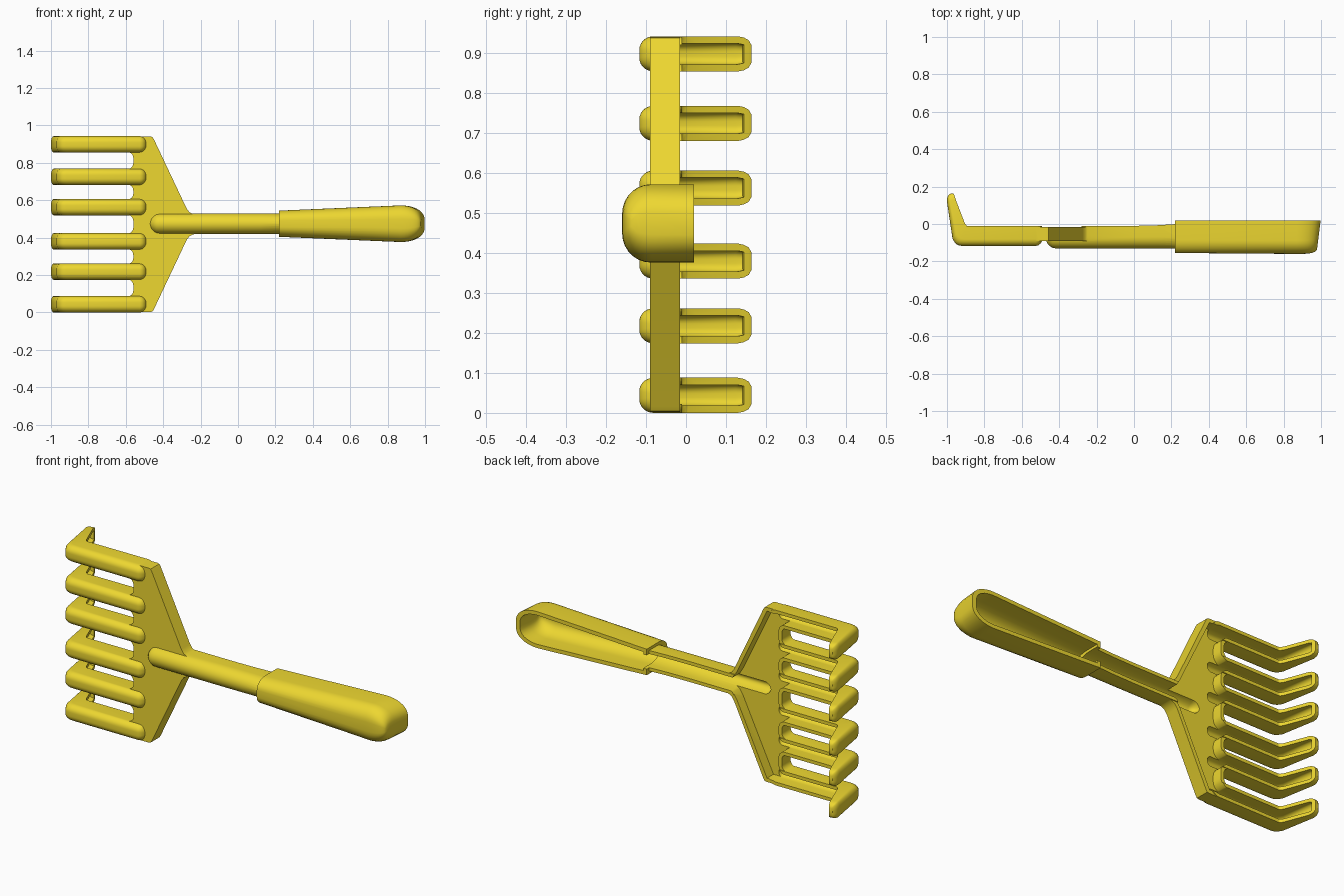
import bpy, bmesh
from math import sin, cos, radians, pi
from mathutils import Vector

if "Cube" in bpy.data.objects:
    bpy.data.objects.remove(bpy.data.objects["Cube"])

C = 0.4715                      # height of the centre line
OFFS = (0.0915, 0.2535, 0.4275)  # tine spacing from the centre line
TINES = sorted([C + o for o in OFFS] + [C - o for o in OFFS])
WALL = 0.018


def finish(bm, name):
    bmesh.ops.recalc_face_normals(bm, faces=bm.faces)
    bmesh.ops.triangulate(bm, faces=bm.faces[:])
    me = bpy.data.meshes.new(name)
    bm.to_mesh(me)
    bm.free()
    ob = bpy.data.objects.new(name, me)
    bpy.context.collection.objects.link(ob)
    return ob


def loft(name, stations, z, k, f):
    """U-shaped section swept along (outer x, y, open-edge x, y, half width)."""
    arc = [(k + (1 - k) * sin(i * pi / 14), f + (1 - f) * cos(i * pi / 14)) for i in range(8)]
    half = [(0, 1)] + arc
    if f == 0:
        half[-1] = (1, 0)
    sec = half + [(a, -s) for a, s in reversed(half) if s > 1e-6]
    bm = bmesh.new()
    rings = []
    for px, py, qx, qy, h in stations:
        rings.append([bm.verts.new((qx + (px - qx) * a, qy + (py - qy) * a, z + s * h))
                      for a, s in sec])
    n = len(sec)
    for r0, r1 in zip(rings, rings[1:]):
        for i in range(n):
            j = (i + 1) % n
            bm.faces.new((r0[i], r0[j], r1[j], r1[i]))
    bm.faces.new(rings[0])
    bm.faces.new(rings[-1])
    return finish(bm, name)


def dome(x0, r, yp, yq, h, ymid=-0.06):
    """Rounded blind end, listed from its tip back to full size at x0."""
    out = []
    for d in (80, 65, 50, 35, 18, 0):
        c, x = cos(radians(d)), x0 + r * sin(radians(d))
        out.append((x, ymid + (yp - ymid) * c, x, yq, h * c))
    return out


def tine(z, w):
    # straight run, bend and tip
    path = [((-0.92, -0.117), (-0.885, -0.012), 1), ((-0.938, -0.114), (-0.889, -0.0118), 1),
            ((-0.955, -0.104), (-0.895, -0.009), 1), ((-0.97, -0.08), (-0.905, 0.005), 1),
            ((-1.0, 0.12), (-0.953, 0.13), 1), ((-0.999, 0.138), (-0.958, 0.145), 0.93),
            ((-0.994, 0.152), (-0.962, 0.157), 0.78), ((-0.985, 0.161), (-0.966, 0.164), 0.5)]
    if w:
        path = path[:-2]
    st = dome(-0.525, 0.04 - w, -0.117 + w, -0.01 + w, 0.044 - w)
    for p, q, s in path:
        p, q = Vector(p), Vector(q)
        d = (q - p).normalized() * w
        p, q = p + d, q + d
        st.append((p.x, p.y, q.x, q.y, 0.044 * s - w))
    return loft("tine", st, z, 0.66, 0.22)


def shaft(w):
    h, e = 0.055 - w, 0.05 if w else 0.0
    yp = -0.13 + w
    st = dome(-0.42, -(0.055 - w), yp, -0.01 + e, h)
    st += [(0.0, yp, 0.0, -0.01 + e, h), (0.12, yp, 0.12, -0.007 + e, h)]
    x = 0.28 if w else 0.232
    st.append((x, yp, x, 0.0 + e, h))
    return loft("shaft", st, C + 0.003, 0.5, 0.0)


def handle(w):
    yq = 0.02 + 2 * w
    st = [(0.22 + w, -0.155 + w, 0.22 + w, yq, 0.07 - w)]
    for d in range(0, 81, 10):
        s, c = sin(radians(d)), cos(radians(d))
        st.append((0.87 + (0.11 - w) * s, -0.16 + w + 0.03 * (1 - c) ** 1.5,
                   0.87 + (0.13 - w) * s, yq, (0.098 - w) * c ** 0.7))
    return loft("handle", st, C + 0.003, 0.6, 0.25)


def plate(w, y0, y1, right):
    # sloped shoulders on the right, filleted slot ends on the left
    pts = [(x, C + d) for x, d in right] + [(x, C - d) for x, d in reversed(right)]
    h, R, xe = 0.042, 0.03, -0.56
    pts.append((xe - R, TINES[0] - h + w))
    arc = [radians(a) for a in range(0, 91, 15)]
    for a, b in zip(TINES, TINES[1:]):
        pts += [(xe - R + (R + w) * sin(t), a + h + R - (R + w) * cos(t)) for t in arc]
        pts += [(xe - R + (R + w) * cos(t), b - h - R + (R + w) * sin(t)) for t in arc]
    pts.append((xe - R, TINES[-1] + h - w))
    bm = bmesh.new()
    lo = [bm.verts.new((x, y0, z)) for x, z in pts]
    hi = [bm.verts.new((x, y1, z)) for x, z in pts]
    n = len(pts)
    for i in range(n):
        j = (i + 1) % n
        bm.faces.new((lo[i], lo[j], hi[j], hi[i]))
    bm.faces.new(lo)
    bm.faces.new(hi)
    return finish(bm, "plate")


def boolean(body, other, op):
    m = body.modifiers.new("bool", 'BOOLEAN')
    m.operation, m.solver, m.object = op, 'EXACT', other
    bpy.context.view_layer.objects.active = body
    bpy.ops.object.modifier_apply(modifier=m.name)
    bpy.data.objects.remove(other, do_unlink=True)


# outer body
rake = plate(0, -0.09, -0.015, [(-0.47, 0.4695), (-0.458, 0.467), (-0.45, 0.455),
                                (-0.275, 0.085), (-0.26, 0.064), (-0.24, 0.054), (-0.21, 0.048)])
rake.name = "hand_rake"
for z in TINES:
    boolean(rake, tine(z, 0), 'UNION')
boolean(rake, shaft(0), 'UNION')
boolean(rake, handle(0), 'UNION')

# hollow back
boolean(rake, plate(0.02, -0.07, 0.045, [(-0.472, 0.4495), (-0.293, 0.0765),
                                         (-0.27, 0.04), (-0.25, 0.028)]), 'DIFFERENCE')
for z in TINES:
    boolean(rake, tine(z, WALL), 'DIFFERENCE')
boolean(rake, shaft(WALL), 'DIFFERENCE')
boolean(rake, handle(WALL + 0.002), 'DIFFERENCE')

# yellow plastic
mat = bpy.data.materials.new("yellow_plastic")
mat.diffuse_color = (0.85, 0.68, 0.03, 1)
mat.use_nodes = True
mat.node_tree.nodes["Principled BSDF"].inputs["Base Color"].default_value = mat.diffuse_color
rake.data.materials.clear()
rake.data.materials.append(mat)
for p in rake.data.polygons:
    p.material_index = 0
bpy.ops.object.select_all(action='DESELECT')
rake.select_set(True)
bpy.context.view_layer.objects.active = rake
bpy.ops.object.shade_smooth_by_angle(angle=radians(35))
